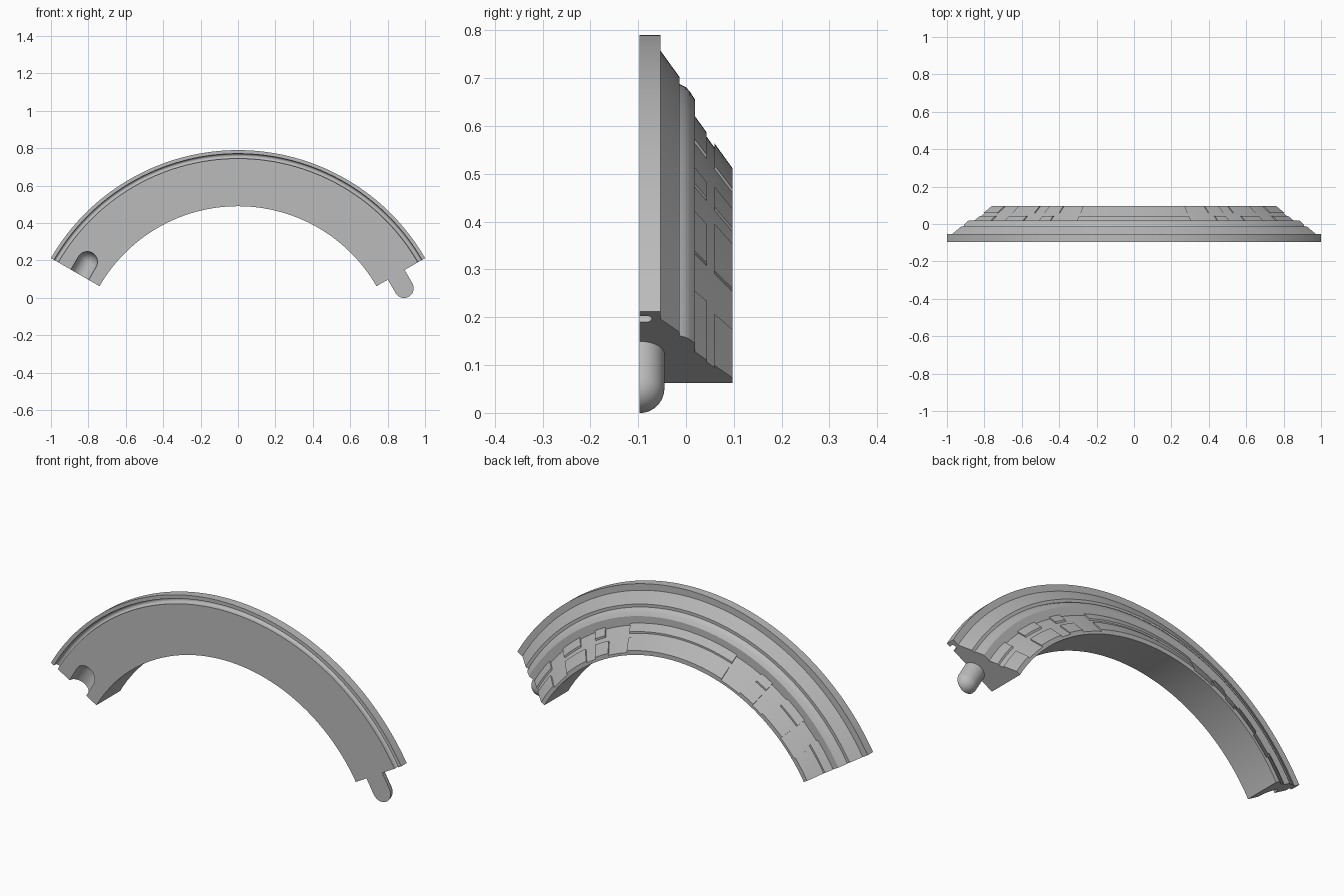
import bpy, bmesh
from math import radians, sin, cos, pi
from mathutils import Vector, Matrix

if "Cube" in bpy.data.objects:
    bpy.data.objects.remove(bpy.data.objects["Cube"])

CENTRE_Z = -0.365      # centre of the arch circle
FRONT, BACK = -0.097, 0.097
START, END = 30, 150
PEG_R = 0.977          # arch radius on which peg and socket sit

stone = bpy.data.materials.new("stone grey")
stone.use_nodes = True
stone.diffuse_color = (0.5, 0.5, 0.5, 1)
stone.node_tree.nodes["Principled BSDF"].inputs["Base Color"].default_value = (0.5, 0.5, 0.5, 1)


def finish(bm, name):
    bmesh.ops.recalc_face_normals(bm, faces=bm.faces)
    mesh = bpy.data.meshes.new(name)
    bm.to_mesh(mesh)
    bm.free()
    mesh.materials.append(stone)
    obj = bpy.data.objects.new(name, mesh)
    bpy.context.collection.objects.link(obj)
    return obj


def smooth(obj):
    bpy.ops.object.select_all(action='DESELECT')
    obj.select_set(True)
    bpy.context.view_layer.objects.active = obj
    bpy.ops.object.shade_smooth_by_angle(angle=radians(25))


def sweep(name, profile, a0, a1):
    """Sweep a closed (y, radius) profile along the arch between two angles."""
    bm = bmesh.new()
    steps = max(2, round(a1 - a0))
    rings = []
    for i in range(steps + 1):
        a = radians(a0 + (a1 - a0) * i / steps)
        rings.append([bm.verts.new((r * cos(a), y, CENTRE_Z + r * sin(a))) for y, r in profile])
    n = len(profile)
    for p, q in zip(rings, rings[1:]):
        for j in range(n):
            k = (j + 1) % n
            bm.faces.new((p[j], p[k], q[k], q[j]))
    bm.faces.new(rings[0])
    bm.faces.new(rings[-1])
    return finish(bm, name)


def capsule(name, radius, back, length, angle, turn):
    """Round-ended rod along the arch tangent at an end; turn pi gives the rear half."""
    a = radians(angle)
    axis = Vector((sin(a), 0, -cos(a)))
    out = Vector((cos(a), 0, sin(a)))
    base = Vector((PEG_R * cos(a), FRONT, CENTRE_Z + PEG_R * sin(a)))
    if angle > 90:
        axis = -axis    # point into the arch
        axis = Vector((abs(axis.x), 0, abs(axis.z)))
    pts = [(-back, 0), (-back, radius)]
    pts += [(length + radius * sin(t * pi / 20), radius * cos(t * pi / 20)) for t in range(11)]
    bm = bmesh.new()
    vs = [bm.verts.new(base + axis * s + out * r) for s, r in pts]
    es = [bm.edges.new(pair) for pair in zip(vs, vs[1:])]
    # choose the turning sense that passes through the rear (+y) side
    sense = 1 if axis.cross(out).y > 0 else -1
    bmesh.ops.spin(bm, geom=vs + es, cent=base, axis=axis * sense, angle=turn,
                   steps=24 if turn < 4 else 48)
    bmesh.ops.remove_doubles(bm, verts=bm.verts, dist=0.0002)
    bmesh.ops.holes_fill(bm, edges=[e for e in bm.edges if e.is_boundary], sides=0)
    return finish(bm, name)


# Stepped arch moulding with a round-bottomed groove in its front face
groove = [(FRONT + 0.013 + 0.013 * sin(t * pi / 8), 1.123 - 0.013 * cos(t * pi / 8))
          for t in range(9)]
moulding = [(FRONT, 0.855), (FRONT, 1.11)] + groove + [
    (FRONT, 1.136), (FRONT, 1.155), (-0.053, 1.155), (-0.053, 1.122),
    (-0.014, 1.068), (-0.014, 1.053), (0, 1.046), (0.008, 1.037), (0.019, 1.02),
    (0.019, 0.976), (BACK, 0.868), (BACK, 0.855)]
arch = sweep("arch_body", moulding, START, END)

# Socket in the right end
cutter = capsule("socket_cutter", 0.055, 0.03, 0.08, END, 2 * pi)
cutter.hide_render = True
cut = arch.modifiers.new("socket", 'BOOLEAN')
cut.operation, cut.solver, cut.object = 'DIFFERENCE', 'EXACT', cutter
bpy.context.view_layer.objects.active = arch
arch.select_set(True)
bpy.ops.object.modifier_apply(modifier="socket")
bpy.data.objects.remove(cutter)
smooth(arch)

# Half-round peg on the left end
smooth(capsule("peg", 0.052, 0, 0.083, START, pi))


# Raised bricks on the sloping rear band, in two rows
def slope(y):
    return 0.985 - (y - 0.019) * 1.385


def brick(name, y0, y1, a0, a1):
    smooth(sweep(name, [(y0, slope(y0)), (y1, slope(y1)),
                        (y1, slope(y1) - 0.012), (y0, slope(y0) - 0.012)], a0, a1))


rows = {"outer": (0.019, 0.043, [(30, 39), (45.5, 53), (59, 63)]),
        "inner": (0.06, BACK, [(30, 38), (45.5, 55), (59, 64.5)])}
for row, (y0, y1, spans) in rows.items():
    brick(row + "_brick_middle", y0, y1, 72, 108)
    for i, (a0, a1) in enumerate(spans):
        brick(f"{row}_brick_left_{i + 1}", y0, y1, a0, a1)
        brick(f"{row}_brick_right_{i + 1}", y0, y1, 180 - a1, 180 - a0)
